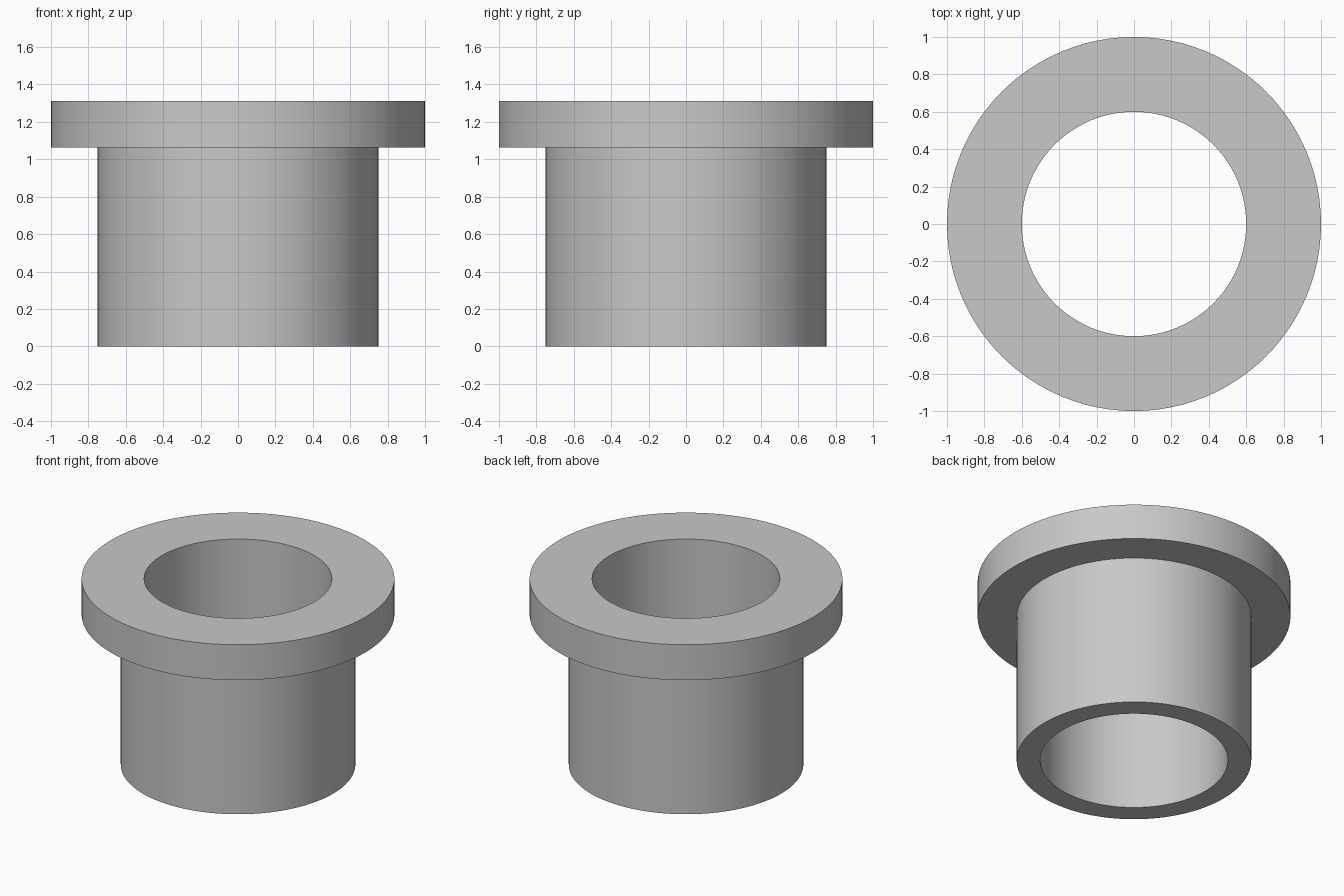
import bpy
import bmesh
from math import cos, sin, tau, radians

SEGMENTS = 96
BORE, SLEEVE, FLANGE = 0.60, 0.75, 1.0
SHOULDER, TOP = 1.0625, 1.3125

cube = bpy.data.objects.get("Cube")
if cube:
    bpy.data.objects.remove(cube, do_unlink=True)

# Plain grey metal
grey = bpy.data.materials.new("plain_grey")
grey.use_nodes = True
colour = (0.58, 0.58, 0.58, 1)
grey.diffuse_color = colour
for node in grey.node_tree.nodes:
    if node.type == "BSDF_PRINCIPLED":
        node.inputs["Base Color"].default_value = colour


def lathe(name, profile, material):
    """Turn a closed (radius, height) profile around the z axis."""
    bm = bmesh.new()
    rings = []
    for i in range(SEGMENTS):
        a = tau * i / SEGMENTS
        rings.append([bm.verts.new((r * cos(a), r * sin(a), z)) for r, z in profile])
    for i, ring in enumerate(rings):
        following = rings[(i + 1) % SEGMENTS]
        for j in range(len(profile)):
            k = (j + 1) % len(profile)
            bm.faces.new((ring[j], following[j], following[k], ring[k]))
    bmesh.ops.recalc_face_normals(bm, faces=bm.faces)
    mesh = bpy.data.meshes.new(name)
    bm.to_mesh(mesh)
    bm.free()
    mesh.materials.append(material)
    obj = bpy.data.objects.new(name, mesh)
    bpy.context.collection.objects.link(obj)
    bpy.ops.object.select_all(action="DESELECT")
    obj.select_set(True)
    bpy.context.view_layer.objects.active = obj
    bpy.ops.object.shade_smooth_by_angle(angle=radians(30))
    return obj


# Hollow sleeve with a wide flange on top, turned as one solid
lathe("flanged_bushing", [
    (BORE, 0), (SLEEVE, 0), (SLEEVE, SHOULDER),
    (FLANGE, SHOULDER), (FLANGE, TOP), (BORE, TOP),
], grey)
